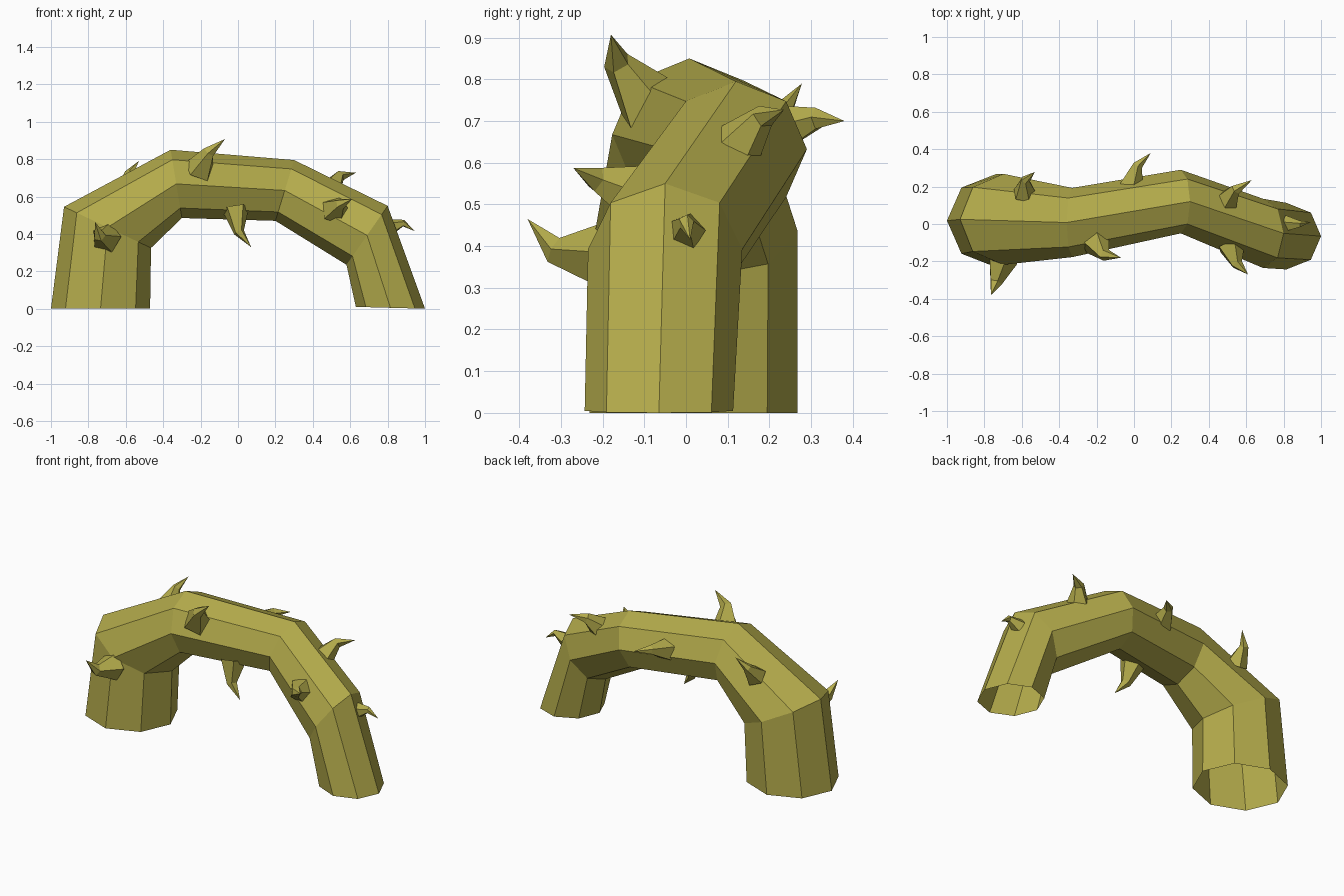
import bpy, bmesh, math
from mathutils import Vector

if "Cube" in bpy.data.objects:
    bpy.data.objects.remove(bpy.data.objects["Cube"])

mat = bpy.data.materials.new("olive_green")
mat.diffuse_color = (0.45, 0.405, 0.07, 1)
mat.use_nodes = True
mat.node_tree.nodes["Principled BSDF"].inputs["Base Color"].default_value = mat.diffuse_color


def skin(name, rings, tip=None):
    """Join rings of points into a tube with open ends, or with a pointed tip."""
    bm = bmesh.new()
    loops = [[bm.verts.new(p) for p in r] for r in rings]
    n = len(rings[0])
    for a, b in zip(loops, loops[1:]):
        for i in range(n):
            j = (i + 1) % n
            bm.faces.new((a[i], a[j], b[j], b[i]))
    if tip is not None:
        t = bm.verts.new(tip)
        for i in range(n):
            bm.faces.new((loops[-1][i], loops[-1][(i + 1) % n], t))
    bmesh.ops.recalc_face_normals(bm, faces=bm.faces[:])
    me = bpy.data.meshes.new(name)
    bm.to_mesh(me)
    bm.free()
    me.materials.append(mat)
    ob = bpy.data.objects.new(name, me)
    bpy.context.collection.objects.link(ob)
    return ob


# Arched stem: outer x,z / inner x,z / centre y / half depth of each octagon
STEM = [(-1.0, 0, -0.47, 0, 0.018, 0.25),
        (-0.93, 0.545, -0.465, 0.325, 0.025, 0.243),
        (-0.36, 0.85, -0.30, 0.485, 0.008, 0.185),
        (0.30, 0.795, 0.20, 0.47, 0.12, 0.17),
        (0.80, 0.55, 0.58, 0.235, -0.05, 0.185),
        (1.0, 0, 0.63, 0.01, -0.065, 0.178)]
rings = []
for ox, oz, ix, iz, y, ry in STEM:
    c = Vector(((ox + ix) / 2, y, (oz + iz) / 2))
    u = Vector(((ox - ix) / 2, 0, (oz - iz) / 2))
    rings.append([c + u * math.cos(k * math.pi / 4)
                  + Vector((0, ry, 0)) * math.sin(k * math.pi / 4) for k in range(8)])
skin("arched_stem", rings)


# Hooked five-sided thorns: base centre, bend, tip, base radius
def pentagon(c, axis, r):
    side = axis.cross(Vector((0.3, 0.2, 1)) if abs(axis.z) < 0.8 else Vector((0, 1, 0)))
    side.normalize()
    up = side.cross(axis).normalized()
    return [c + r * (up * math.cos(a) + side * math.sin(a))
            for a in (k * math.tau / 5 for k in range(5))]


THORNS = {
    "thorn_front_top": ((-0.20, -0.10, 0.755), (-0.155, -0.165, 0.84), (-0.07, -0.18, 0.907), 0.08),
    "thorn_front_left": ((-0.71, -0.21, 0.38), (-0.74, -0.315, 0.39), (-0.765, -0.38, 0.465), 0.08),
    "thorn_underside": ((-0.01, -0.03, 0.515), (0.005, -0.065, 0.41), (0.07, -0.08, 0.33), 0.07),
    "thorn_front_right": ((0.525, -0.135, 0.53), (0.55, -0.215, 0.56), (0.61, -0.27, 0.587), 0.075),
    "thorn_right_side": ((0.83, 0.0, 0.44), (0.885, 0.0, 0.457), (0.945, 0.01, 0.415), 0.045),
    "thorn_back_right": ((0.495, 0.12, 0.635), (0.545, 0.185, 0.71), (0.63, 0.235, 0.727), 0.07),
    "thorn_back_middle": ((-0.01, 0.225, 0.68), (0.02, 0.315, 0.705), (0.09, 0.38, 0.70), 0.065),
    "thorn_back_left": ((-0.585, 0.175, 0.66), (-0.58, 0.235, 0.725), (-0.53, 0.278, 0.79), 0.06),
}
for name, (b, m, t, r) in THORNS.items():
    b, m, t = Vector(b), Vector(m), Vector(t)
    d1, d2 = (m - b).normalized(), (t - m).normalized()
    skin(name, [pentagon(b - d1 * 0.02, d1, r * 1.05),
                pentagon(m, (d1 + d2).normalized(), r * 0.42)], t)
